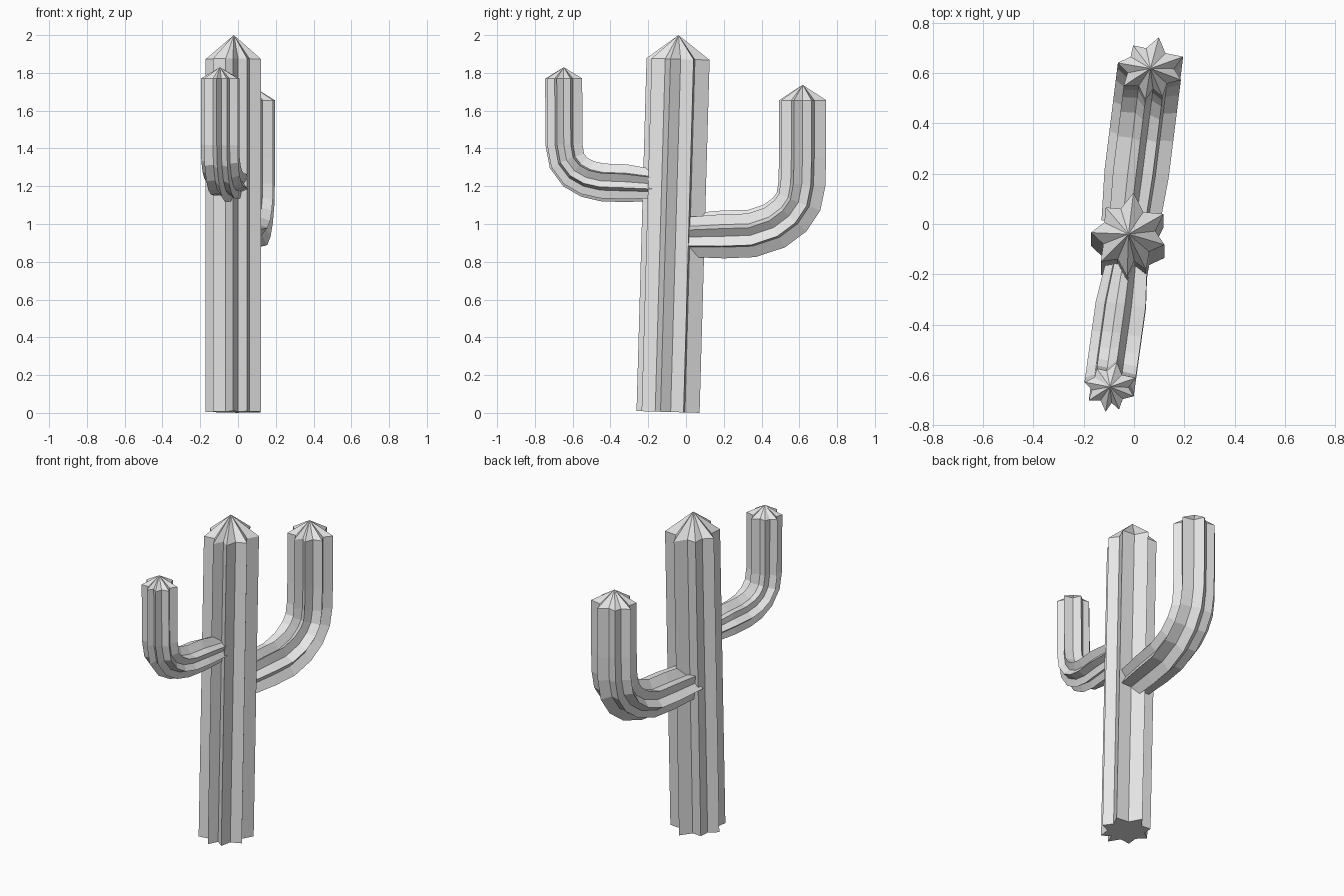
import bpy, bmesh, math
from mathutils import Vector

if "Cube" in bpy.data.objects:
    bpy.data.objects.remove(bpy.data.objects["Cube"])

green_grey = bpy.data.materials.new("light_grey")
green_grey.diffuse_color = (0.8, 0.8, 0.8, 1)
green_grey.use_nodes = True
green_grey.node_tree.nodes["Principled BSDF"].inputs["Base Color"].default_value = green_grey.diffuse_color

# Eight-ribbed cross-section: rib tips, with a groove between each pair
ribs = [(0.02, 0.167), (0.14, 0.082), (0.143, -0.04), (0.07, -0.14),
        (-0.005, -0.167), (-0.11, -0.108), (-0.149, 0.008), (-0.09, 0.108)]
GROOVE = 0.107
profile = []
for i, p in enumerate(ribs):
    q = ribs[(i + 1) % 8]
    mid = (Vector(p).normalized() + Vector(q).normalized()).normalized() * GROOVE
    profile += [Vector(p), mid]


def ribbed_stem(name, path, apex, side, scale, start_scale=1.0):
    """Sweep the ribbed profile along a path and close it with a pointed tip."""
    bm = bmesh.new()
    pts = [Vector(p) for p in path]
    side = Vector(side).normalized()
    rings = []
    for i, p in enumerate(pts):
        a, b = pts[max(i - 1, 0)], pts[min(i + 1, len(pts) - 1)]
        up = (b - a).normalized().cross(side).normalized()
        k = start_scale if i == 0 else 1.0
        rings.append([bm.verts.new(p + side * (c.x * scale[0] * k) + up * (c.y * scale[1] * k))
                      for c in profile])
    n = len(profile)
    for r0, r1 in zip(rings, rings[1:]):
        for j in range(n):
            bm.faces.new((r0[j], r0[(j + 1) % n], r1[(j + 1) % n], r1[j]))
    tip = bm.verts.new(apex)
    for j in range(n):
        bm.faces.new((rings[-1][j], rings[-1][(j + 1) % n], tip))
    bm.faces.new(rings[0])
    bmesh.ops.recalc_face_normals(bm, faces=bm.faces)
    me = bpy.data.meshes.new(name)
    bm.to_mesh(me)
    bm.free()
    me.materials.append(green_grey)
    ob = bpy.data.objects.new(name, me)
    bpy.context.collection.objects.link(ob)
    return ob


# Trunk, leaning slightly backwards
ribbed_stem("trunk", [(-0.022, -0.095, 0.005), (-0.022, -0.042, 1.873)],
            (-0.022, -0.04, 2.0), (1, 0, 0), (1, 1))


# Arms: bent paths given as (y, z) in a vertical plane x = offset + slope * y
def arm(name, yz, tip_z, offset, slope, scale, start_scale):
    path = [(offset + slope * y, y, z) for y, z in yz]
    x, y, _ = path[-1]
    ribbed_stem(name, path, (x, y, tip_z), (1, -slope, 0), scale, start_scale)


arm("back_arm", [(0.0, 0.94), (0.2, 0.945), (0.35, 0.95), (0.47, 0.99), (0.55, 1.05),
                 (0.597, 1.12), (0.614, 1.21), (0.618, 1.35), (0.618, 1.655)],
    1.737, -0.012, 0.125, (0.88, 0.76), 0.9)
arm("front_arm", [(-0.09, 1.2), (-0.32, 1.216), (-0.44, 1.22), (-0.52, 1.238), (-0.585, 1.275),
                  (-0.63, 1.335), (-0.645, 1.42), (-0.647, 1.77)],
    1.83, -0.005, 0.14, (0.69, 0.6), 0.75)
